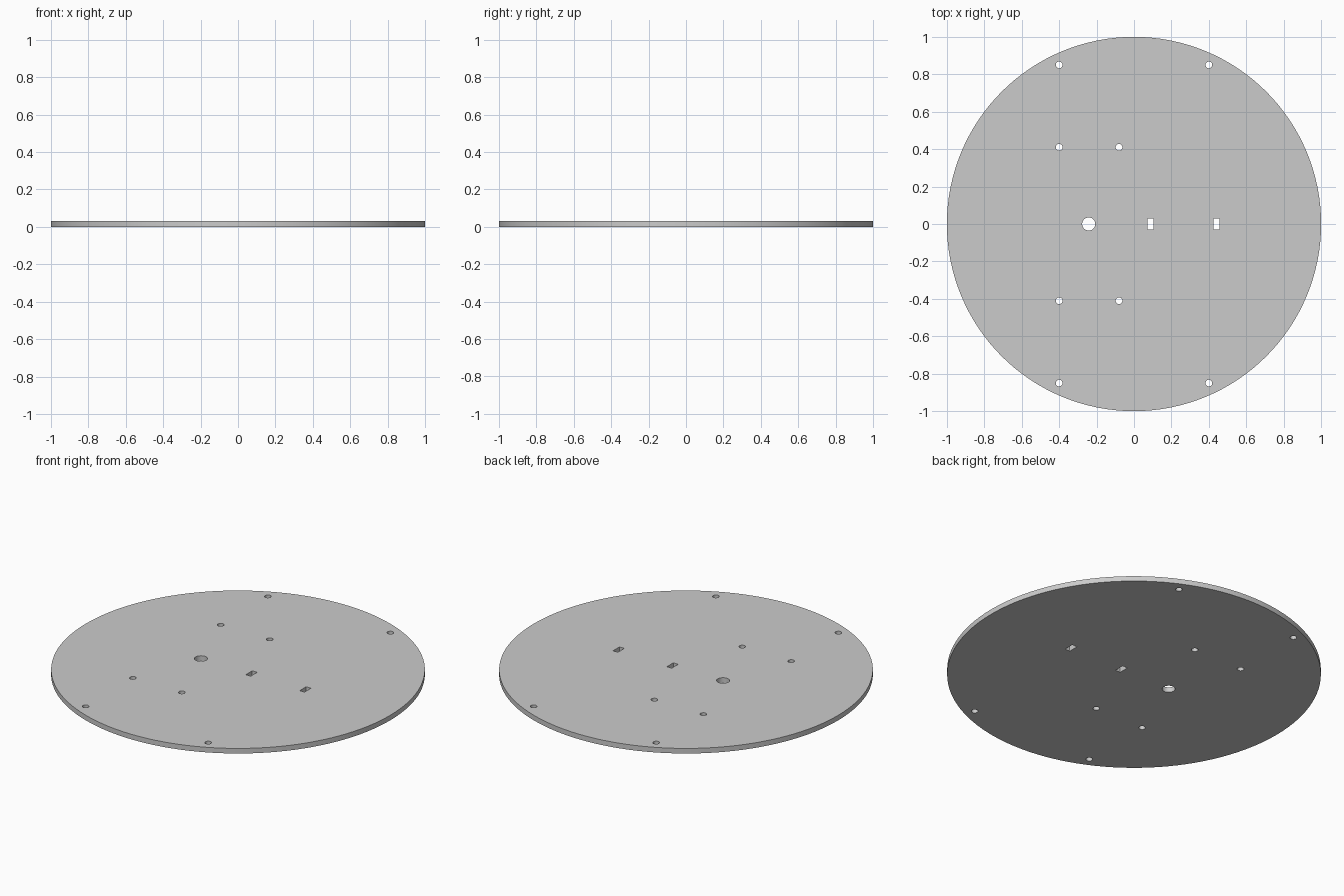
import bpy

if "Cube" in bpy.data.objects:
    bpy.data.objects.remove(bpy.data.objects["Cube"])

T = 0.03  # plate thickness


def cylinder(name, x, y, r, depth, sides):
    bpy.ops.mesh.primitive_cylinder_add(vertices=sides, radius=r, depth=depth,
                                        location=(x, y, T / 2))
    bpy.context.object.name = name
    return bpy.context.object


def slot(x):
    bpy.ops.mesh.primitive_cube_add(size=1, location=(x, 0, T / 2))
    ob = bpy.context.object
    ob.scale = (0.032, 0.06, T * 4)
    return ob


# round plate
plate = cylinder("round_plate", 0, 0, 1.0, T, 128)

# cutters: mirrored screw holes, shaft hole, two cable slots
cutters = [cylinder("screw_hole", x, s * y, 0.018, T * 4, 32)
           for x, y in ((-0.4, 0.85), (0.4, 0.85), (-0.4, 0.41), (-0.08, 0.41))
           for s in (1, -1)]
cutters.append(cylinder("shaft_hole", -0.242, 0, 0.035, T * 4, 48))
cutters += [slot(0.088), slot(0.44)]

# join the cutters and subtract them
bpy.ops.object.select_all(action='DESELECT')
for c in cutters:
    c.select_set(True)
bpy.context.view_layer.objects.active = cutters[0]
bpy.ops.object.join()
cutter = bpy.context.object
cutter.name = "hole_cutter"
cutter.hide_render = True

mod = plate.modifiers.new("holes", 'BOOLEAN')
mod.operation = 'DIFFERENCE'
mod.solver = 'EXACT'
mod.object = cutter
bpy.ops.object.select_all(action='DESELECT')
plate.select_set(True)
bpy.context.view_layer.objects.active = plate
bpy.ops.object.modifier_apply(modifier=mod.name)
bpy.data.objects.remove(cutter)

# smooth round walls, crisp rims
bpy.ops.object.shade_smooth_by_angle(angle=0.6)
